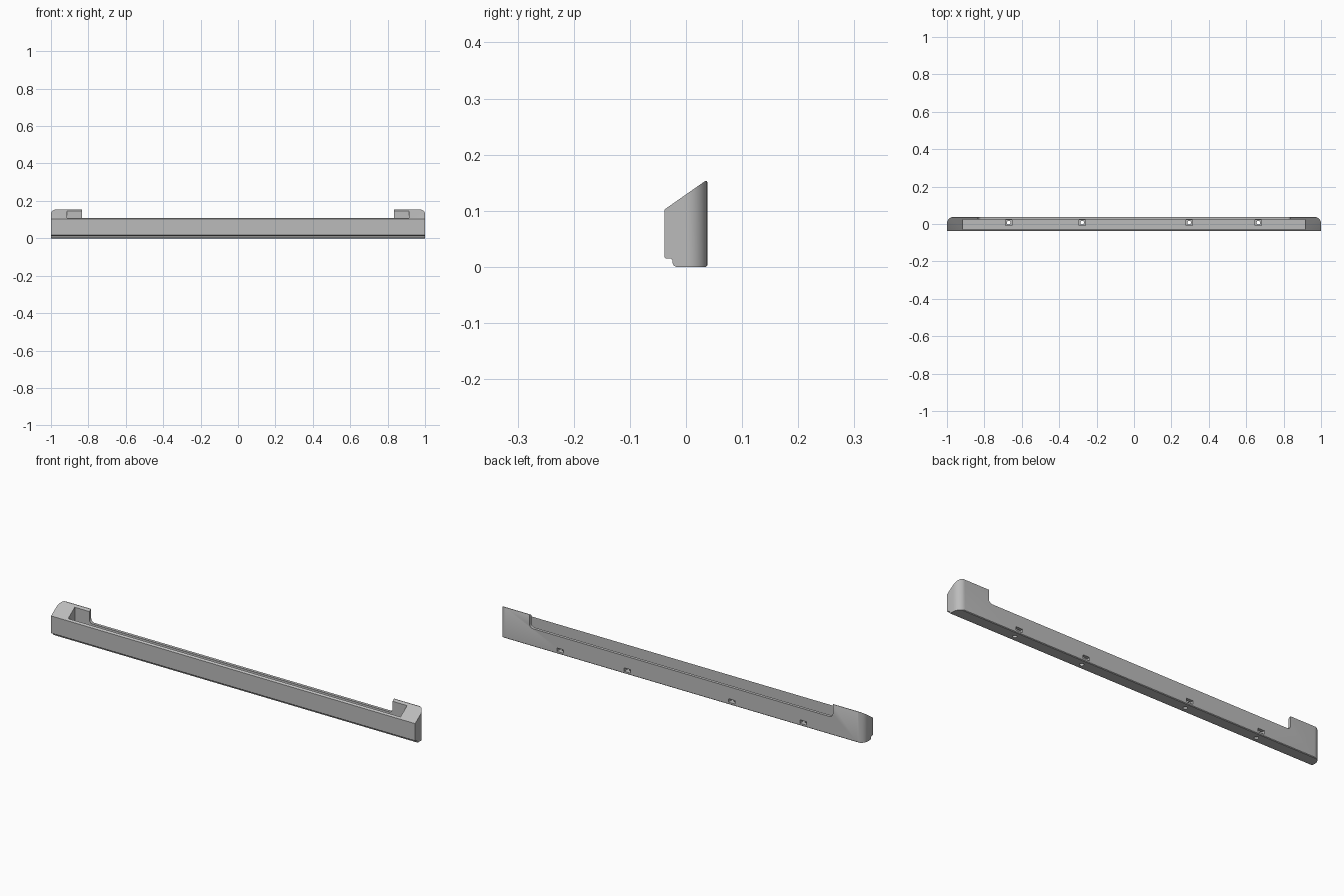
import bpy, bmesh, math
from mathutils import Vector

cube = bpy.data.objects.get("Cube")
if cube:
    bpy.data.objects.remove(cube, do_unlink=True)

grey = bpy.data.materials.new("plain_grey")
grey.use_nodes = True
colour = (0.5, 0.5, 0.5, 1)
grey.diffuse_color = colour
grey.node_tree.nodes["Principled BSDF"].inputs["Base Color"].default_value = colour

HALF, BACK, FRONT = 1.0, 0.038, -0.038


def prism(name, points, start, length):
    """Extrude a closed outline of 3D points along an axis."""
    bm = bmesh.new()
    face = bm.faces.new([bm.verts.new(Vector(p) + Vector(start)) for p in points])
    new = bmesh.ops.extrude_face_region(bm, geom=[face])["geom"]
    bmesh.ops.translate(bm, vec=length, verts=[v for v in new if isinstance(v, bmesh.types.BMVert)])
    bmesh.ops.recalc_face_normals(bm, faces=bm.faces)
    mesh = bpy.data.meshes.new(name)
    bm.to_mesh(mesh)
    bm.free()
    mesh.materials.append(grey)
    obj = bpy.data.objects.new(name, mesh)
    bpy.context.collection.objects.link(obj)
    return obj


def box(name, x0, x1, y0, y1, z0, z1):
    return prism(name, [(x0, y0, z0), (x1, y0, z0), (x1, y1, z0), (x0, y1, z0)],
                 (0, 0, 0), (0, 0, z1 - z0))


def arc(cx, cy, r, a0, a1, n):
    return [(cx + r * math.cos(math.radians(a0 + (a1 - a0) * i / n)),
             cy + r * math.sin(math.radians(a0 + (a1 - a0) * i / n))) for i in range(n + 1)]


def combine(target, tool, operation):
    """Apply a boolean and discard the tool."""
    tool.hide_render = True
    mod = target.modifiers.new("cut", "BOOLEAN")
    mod.operation, mod.object, mod.solver = operation, tool, "EXACT"
    bpy.context.view_layer.objects.active = target
    bpy.ops.object.modifier_apply(modifier=mod.name)
    bpy.data.objects.remove(tool, do_unlink=True)


# Long body: stepped underside, sloping top
side = [(FRONT, 0.017), (FRONT, 0.102), (-0.036, 0.104), (0.034, 0.153),
        (0.037, 0.153), (BACK, 0.151), (BACK, 0.003), (0.035, 0)]
side += arc(-0.016, 0.008, 0.008, 270, 180, 4)
side += [(-0.024, 0.012), (-0.027, 0.015), (-0.036, 0.015)]
body = prism("tray_body", [(0, y, z) for y, z in side], (-HALF, 0, 0), (2 * HALF, 0, 0))

# Rounded rear corners in plan
r = 0.036
plan = [(-HALF, FRONT - 0.01), (HALF, FRONT - 0.01)]
plan += arc(HALF - r, BACK - r, r, 0, 90, 10) + arc(r - HALF, BACK - r, r, 90, 180, 10)
combine(body, prism("corner_tool", [(x, y, 0) for x, y in plan], (0, 0, -0.1), (0, 0, 0.4)), "INTERSECT")

# Open pocket along the length
combine(body, box("pocket_tool", -0.913, 0.913, -0.029, 0.023, 0.036, 0.3), "DIFFERENCE")

# Lowered rear wall with rounded lower corners
w, low, c = 0.833, 0.088, 0.018
notch = [(-w, 0.3)] + arc(c - w, low + c, c, 180, 270, 6)
notch += arc(w - c, low + c, c, 270, 360, 6) + [(w, 0.3)]
combine(body, prism("notch_tool", [(x, 0, z) for x, z in notch], (0, 0.015, 0), (0, 0.1, 0)), "DIFFERENCE")

# Nut slots through the rear wall and floor, with bolt holes below
for x in (-0.67, -0.277, 0.295, 0.665):
    combine(body, box("slot_tool", x - 0.018, x + 0.018, -0.009, 0.1, 0.011, 0.028), "DIFFERENCE")
    combine(body, box("well_tool", x - 0.018, x + 0.018, -0.009, 0.022, 0.011, 0.06), "DIFFERENCE")
    ring = arc(x, 0.007, 0.01, 0, 345, 23)
    combine(body, prism("bolt_tool", [(a, b, -0.05) for a, b in ring], (0, 0, 0), (0, 0, 0.1)), "DIFFERENCE")

bpy.ops.object.select_all(action="DESELECT")
body.select_set(True)
bpy.context.view_layer.objects.active = body
bpy.ops.object.shade_smooth_by_angle(angle=math.radians(30))
